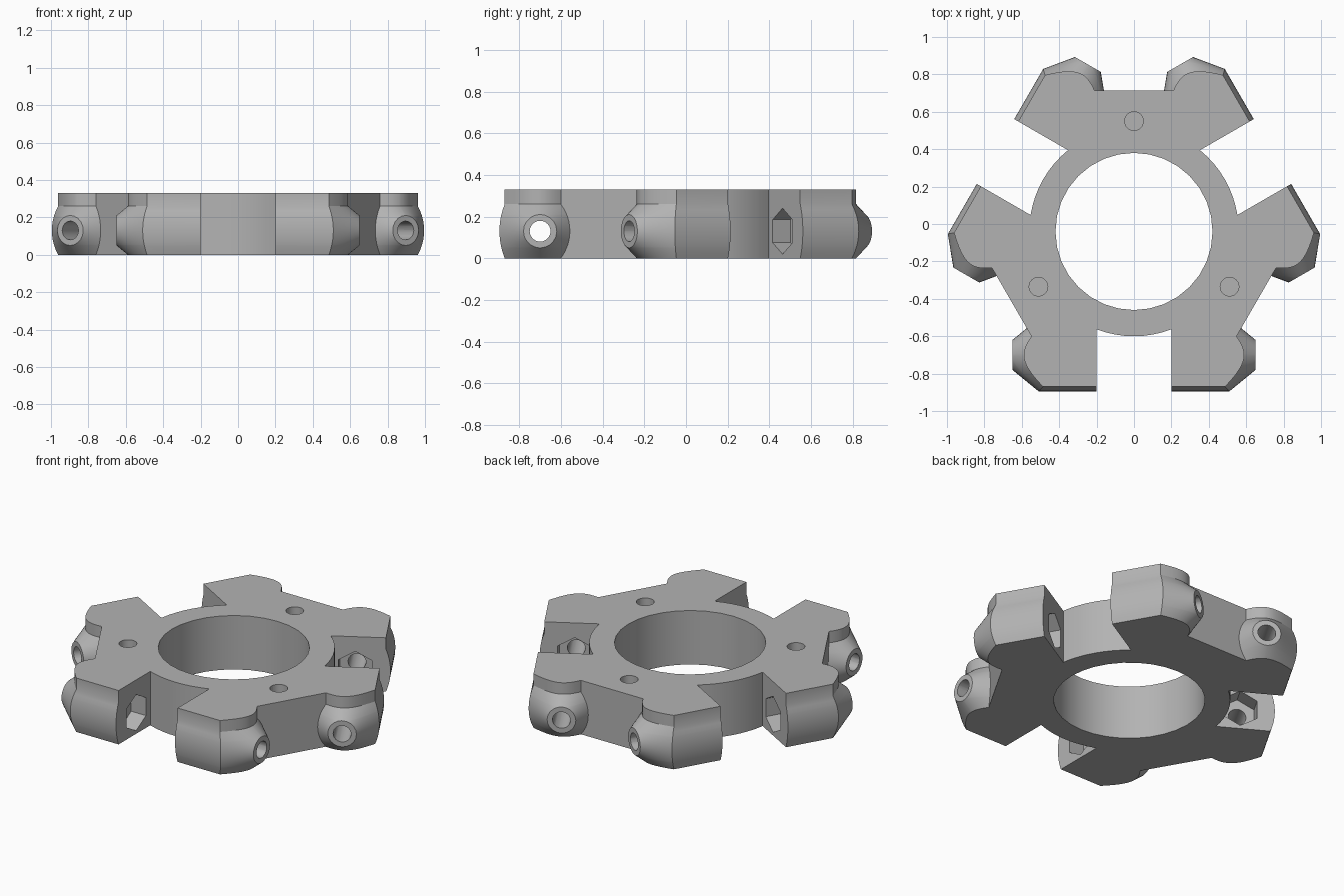
import bpy, bmesh
from math import sin, cos, asin, sqrt, pi, radians
from mathutils import Matrix, Vector

cube = bpy.data.objects.get("Cube")
if cube:
    bpy.data.objects.remove(cube)

HEIGHT = 0.33
CENTRE_Y = -0.04
BORE_R, RING_R = 0.42, 0.56
SLOT = 0.2                       # half width of the slots between arms
LUG_Y, LUG_Z = -0.66, 0.13       # bolt axis, relative to the ring centre
TIP_X, TIP_R, SLOPE = 0.65, 0.08, 0.82
WALL_D = 0.755                   # distance of the flat arm face
ARM = Vector((cos(radians(30)), -sin(radians(30))))

grey = bpy.data.materials.new("plain grey")
grey.use_nodes = True
colour = (0.45, 0.45, 0.45, 1)
grey.diffuse_color = colour
grey.node_tree.nodes["Principled BSDF"].inputs["Base Color"].default_value = colour


def turn(p, angle):
    return Vector((p[0] * cos(angle) - p[1] * sin(angle),
                   p[0] * sin(angle) + p[1] * cos(angle)))


def spread(a, b, n):
    return [a + (b - a) * i / n for i in range(n)]


def half_arm(dz):
    """Outline of one lug at a height above its bolt axis, up to the arm's middle."""
    def cone(t):
        return TIP_X - max(0, sqrt(dz * dz + t * t) - TIP_R) / SLOPE

    def wall(t):
        return (WALL_D + ARM.y * -(LUG_Y + t)) / ARM.x

    width = sqrt(0.35 ** 2 - dz * dz) - 0.155      # gently bowed outer face
    flat = max(0.004, sqrt(max(0, TIP_R ** 2 - dz * dz)))
    lo, hi = flat, 0.25                            # where the cone meets the wall
    for _ in range(30):
        mid = (lo + hi) / 2
        if cone(mid) > wall(mid):
            lo = mid
        else:
            hi = mid
    ts = spread(-width, -flat, 10) + spread(-flat, flat, 4) + spread(flat, lo, 8) + [lo]
    return [Vector((SLOT, LUG_Y - width))] + [Vector((cone(t), LUG_Y + t)) for t in ts]


def outline(dz):
    """Full outline: three slot arcs, each followed by a mirrored pair of lugs."""
    half = half_arm(dz)
    other = [2 * p.dot(ARM) * ARM - p for p in reversed(half)]
    spanning = asin(SLOT / RING_R)
    arc = []
    for i in range(9):
        a = -pi / 2 + spanning * (i / 4 - 1)
        arc.append(Vector((RING_R * cos(a), RING_R * sin(a))))
    loop = arc + half + other
    return [turn(p, k * 2 * pi / 3) for k in range(3) for p in loop]


# Body: outlines lofted from bottom to top
cone_steps = [TIP_R * sin(pi / 2 * i / 5) for i in range(-5, 6)]
steps = [-LUG_Z, -0.105] + cone_steps + [0.105, LUG_Z]
levels = [(LUG_Z + d, d) for d in steps] + [(HEIGHT, LUG_Z)]
bm = bmesh.new()
rings = [[bm.verts.new((p.x, p.y + CENTRE_Y, z)) for p in outline(d)] for z, d in levels]
count = len(rings[0])
for low, high in zip(rings, rings[1:]):
    for i in range(count):
        j = (i + 1) % count
        bm.faces.new((low[i], low[j], high[j], high[i]))
bm.faces.new(list(reversed(rings[0])))
bm.faces.new(rings[-1])
bmesh.ops.recalc_face_normals(bm, faces=bm.faces)
mesh = bpy.data.meshes.new("clamp_ring")
bm.to_mesh(mesh)
bm.free()
body = bpy.data.objects.new("clamp_ring", mesh)
bpy.context.collection.objects.link(body)
mesh.materials.append(grey)
bpy.context.view_layer.objects.active = body
body.select_set(True)


def cut(name, sides, radius, depth, places):
    """Subtract equal prisms standing at the given matrices."""
    cb = bmesh.new()
    for place in places:
        bmesh.ops.create_cone(cb, cap_ends=True, segments=sides, radius1=radius,
                              radius2=radius, depth=depth, matrix=place)
    cm = bpy.data.meshes.new(name)
    cb.to_mesh(cm)
    cb.free()
    cm.materials.append(grey)
    cutter = bpy.data.objects.new(name, cm)
    cutter.hide_render = True
    bpy.context.collection.objects.link(cutter)
    mod = body.modifiers.new(name, "BOOLEAN")
    mod.operation, mod.solver, mod.object = "DIFFERENCE", "EXACT", cutter
    bpy.ops.object.modifier_apply(modifier=name)
    bpy.data.objects.remove(cutter)


def around(x, side_axis=True):
    """Matrices along each of the six bolt axes, at a distance from the slot middle."""
    for k in range(3):
        for s in (-1, 1):
            yield (Matrix.Translation((0, CENTRE_Y, LUG_Z))
                   @ Matrix.Rotation(k * 2 * pi / 3, 4, "Z")
                   @ Matrix.Translation((s * x, LUG_Y, 0))
                   @ Matrix.Rotation(pi / 2, 4, "Y"))


# Centre bore, blind top holes, nut pockets and bolt holes
cut("bore", 32, BORE_R, 1, [Matrix.Translation((0, CENTRE_Y, LUG_Z))])
top_spots = [turn((0, 0.59), k * 2 * pi / 3) for k in range(3)]
cut("top_holes", 24, 0.05, 0.4,
    [Matrix.Translation((p.x, p.y + CENTRE_Y, HEIGHT)) for p in top_spots])
pockets = [m @ Matrix.Rotation(pi / 2, 4, "Z") for m in around(0.235)]
cut("nut_pockets", 6, 0.11, 0.13, pockets)
cut("bolt_holes", 24, 0.05, 0.56, around(0.43))

bpy.ops.object.shade_smooth_by_angle(angle=radians(25))
